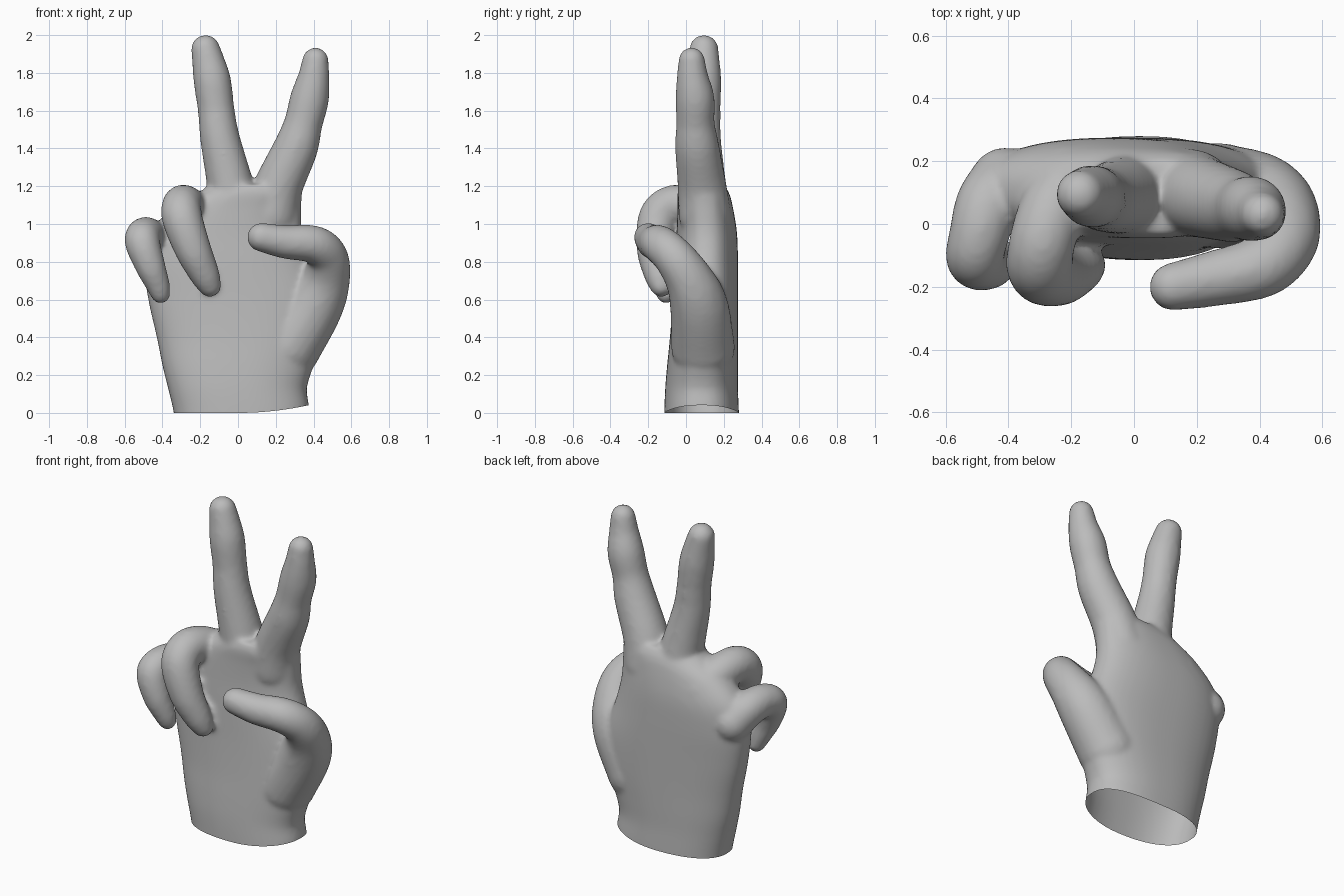
import bpy, bmesh, math
from mathutils import Vector, Matrix

if "Cube" in bpy.data.objects:
    bpy.data.objects.remove(bpy.data.objects["Cube"])

skin = bpy.data.materials.new("plain grey")
skin.use_nodes = True
skin.diffuse_color = (0.5, 0.5, 0.5, 1)
skin.node_tree.nodes["Principled BSDF"].inputs["Base Color"].default_value = (0.5, 0.5, 0.5, 1)


def smooth_rows(rows, steps):
    """Catmull-Rom interpolation through rows of numbers."""
    vs = [Vector(r) for r in rows]
    vs = [2 * vs[0] - vs[1]] + vs + [2 * vs[-1] - vs[-2]]
    out = []
    for a, b, c, d in zip(vs, vs[1:], vs[2:], vs[3:]):
        for i in range(steps):
            t = i / steps
            out.append(0.5 * (2 * b + (c - a) * t + (2 * a - 5 * b + 4 * c - d) * t * t
                              + (3 * b - a - 3 * c + d) * t ** 3))
    return out + [vs[-2]]


def add_finger(bm, path):
    """Sweep balls along a path of x, y, z, radius."""
    for p in smooth_rows(path, 9):
        bmesh.ops.create_icosphere(bm, subdivisions=3, radius=p[3],
                                   matrix=Matrix.Translation(p.to_3d()))


def add_palm(bm, rows, sides=64):
    """Loft rounded sections given as z, half width, centre x, half depth."""
    rings = []
    for z, x0, x1, y0, y1 in rows:
        ring = []
        for i in range(sides):
            a = 2 * math.pi * i / sides
            c, s = math.cos(a), math.sin(a)
            x = (x0 + x1) / 2 + (x1 - x0) / 2 * math.copysign(abs(c) ** 0.85, c)
            y = (y0 + y1) / 2 + (y1 - y0) / 2 * math.copysign(abs(s) ** 0.85, s)
            ring.append(bm.verts.new((x, y, z)))
        rings.append(ring)
    for lo, hi in zip(rings, rings[1:]):
        for i in range(sides):
            j = (i + 1) % sides
            bm.faces.new((lo[i], lo[j], hi[j], hi[i]))
    bm.faces.new(rings[0][::-1])
    bm.faces.new(rings[-1])


# palm sections: z, left edge, right edge, front, back
palm = [(-0.1, -0.33, 0.38, -0.115, 0.28), (0, -0.34, 0.375, -0.115, 0.28),
        (0.13, -0.37, 0.365, -0.11, 0.275), (0.25, -0.4, 0.4, -0.1, 0.275),
        (0.4, -0.43, 0.45, -0.085, 0.275), (0.6, -0.475, 0.45, -0.07, 0.275),
        (0.8, -0.5, 0.38, -0.06, 0.275), (0.95, -0.47, 0.34, -0.05, 0.27),
        (1.08, -0.35, 0.335, -0.045, 0.25), (1.16, -0.22, 0.335, -0.045, 0.23),
        (1.21, -0.14, 0.31, -0.03, 0.2)]

# finger paths: x, y, z, radius
fingers = {
    "index": [(0.18, 0.1, 1.05, 0.14), (0.215, 0.085, 1.2, 0.13), (0.305, 0.06, 1.4, 0.118),
              (0.345, 0.05, 1.53, 0.103), (0.378, 0.048, 1.66, 0.104),
              (0.4, 0.035, 1.77, 0.085), (0.41, 0.03, 1.865, 0.07)],
    "middle": [(-0.02, 0.1, 1.05, 0.14), (-0.04, 0.09, 1.2, 0.125), (-0.095, 0.08, 1.45, 0.106),
               (-0.115, 0.085, 1.6, 0.098), (-0.135, 0.088, 1.75, 0.1),
               (-0.155, 0.092, 1.85, 0.088), (-0.172, 0.095, 1.925, 0.077)],
    "ring": [(-0.2, 0.13, 1.0, 0.125), (-0.26, 0.04, 1.08, 0.11), (-0.295, -0.07, 1.1, 0.106),
             (-0.295, -0.145, 1.03, 0.108), (-0.24, -0.165, 0.87, 0.097),
             (-0.18, -0.145, 0.74, 0.08), (-0.15, -0.13, 0.675, 0.062)],
    "little": [(-0.41, 0.13, 0.85, 0.115), (-0.465, 0.06, 0.92, 0.105), (-0.495, -0.04, 0.94, 0.096),
               (-0.505, -0.11, 0.9, 0.094), (-0.465, -0.13, 0.78, 0.08),
               (-0.425, -0.115, 0.68, 0.064), (-0.41, -0.105, 0.63, 0.052)],
    "thumb": [(0.27, 0.09, 0.35, 0.17), (0.4, 0.07, 0.56, 0.155), (0.465, 0.02, 0.7, 0.128),
              (0.475, -0.06, 0.82, 0.109), (0.405, -0.135, 0.89, 0.101),
              (0.25, -0.175, 0.905, 0.089), (0.125, -0.2, 0.93, 0.077)],
}

bm = bmesh.new()
add_palm(bm, smooth_rows(palm, 5))
for path in fingers.values():
    add_finger(bm, path)
raw = bpy.data.meshes.new("hand_blocking")
bm.to_mesh(raw)
bm.free()

# fuse all parts into one soft skin
hand = bpy.data.objects.new("hand", raw)
bpy.context.collection.objects.link(hand)
fuse = hand.modifiers.new("fuse", 'REMESH')
fuse.mode = 'VOXEL'
fuse.voxel_size = 0.014
soften = hand.modifiers.new("soften", 'SMOOTH')
soften.factor = 0.5
soften.iterations = 8
mesh = bpy.data.meshes.new_from_object(hand.evaluated_get(bpy.context.evaluated_depsgraph_get()))
hand.modifiers.clear()

# cut the wrist open and lift its rim towards the thumb
bm = bmesh.new()
bm.from_mesh(mesh)
bmesh.ops.bisect_plane(bm, geom=bm.verts[:] + bm.edges[:] + bm.faces[:], plane_co=(0, 0, 0),
                       plane_no=(0, 0, 1), clear_inner=True)
for v in bm.verts:
    if v.co.x > 0 and v.co.z < 0.15:
        v.co.z += 0.04 * (v.co.x / 0.37) ** 2 * (1 - v.co.z / 0.15)
for f in bm.faces:
    f.smooth = True
bm.to_mesh(mesh)
bm.free()
mesh.materials.clear()
mesh.materials.append(skin)
hand.data = mesh
bpy.data.meshes.remove(raw)
